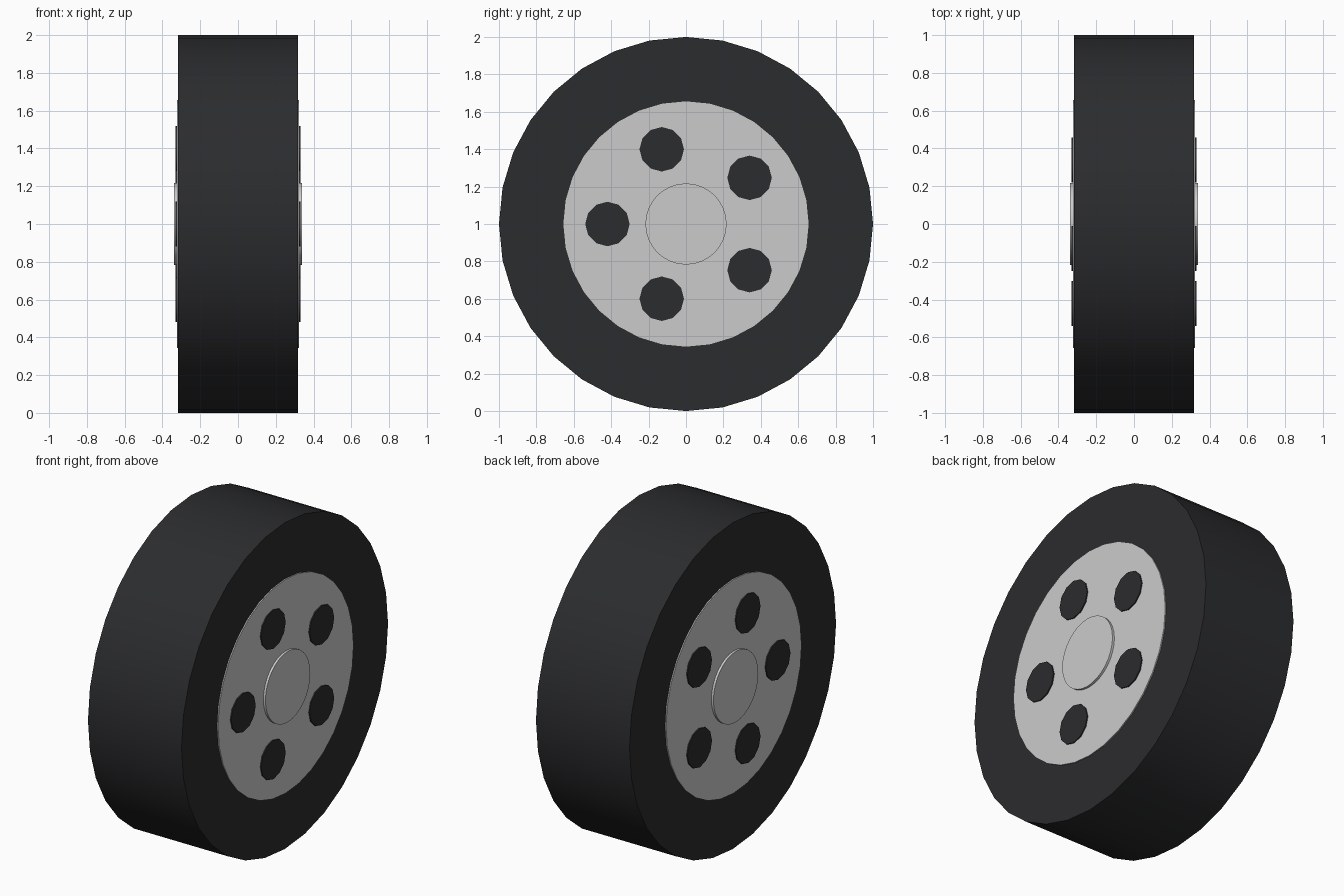
import bpy, math
from mathutils import Matrix

if "Cube" in bpy.data.objects:
    bpy.data.objects.remove(bpy.data.objects["Cube"])

dark = bpy.data.materials.new("dark_rubber")
dark.diffuse_color = (0.024, 0.025, 0.027, 1)
dark.use_nodes = True
dark.node_tree.nodes["Principled BSDF"].inputs["Base Color"].default_value = dark.diffuse_color


def disc(name, radius, half_width, sides, y=0.0, z=1.0, mat=None):
    """Cylinder lying along x, with a vertex pointing to +y."""
    bpy.ops.mesh.primitive_cylinder_add(vertices=sides, radius=radius,
                                        depth=2 * half_width)
    ob = bpy.context.object
    ob.name = name
    ob.data.transform(Matrix.Rotation(math.pi / 2, 4, 'Y'))
    ob.location = (0, y, z)
    if mat:
        ob.data.materials.append(mat)
    bpy.ops.object.shade_smooth_by_angle(angle=math.radians(40))
    return ob


# tyre, rim and hub share one axle
disc("tyre", 1.0, 0.317, 32, mat=dark)
disc("rim", 0.656, 0.324, 32)
disc("hub", 0.217, 0.338, 32)

# five dark round recesses showing on both faces
for i in range(5):
    a = math.pi + i * math.tau / 5
    disc(f"rim_hole_{i + 1}", 0.119, 0.331, 12,
         0.42 * math.cos(a), 1 + 0.42 * math.sin(a), dark)
